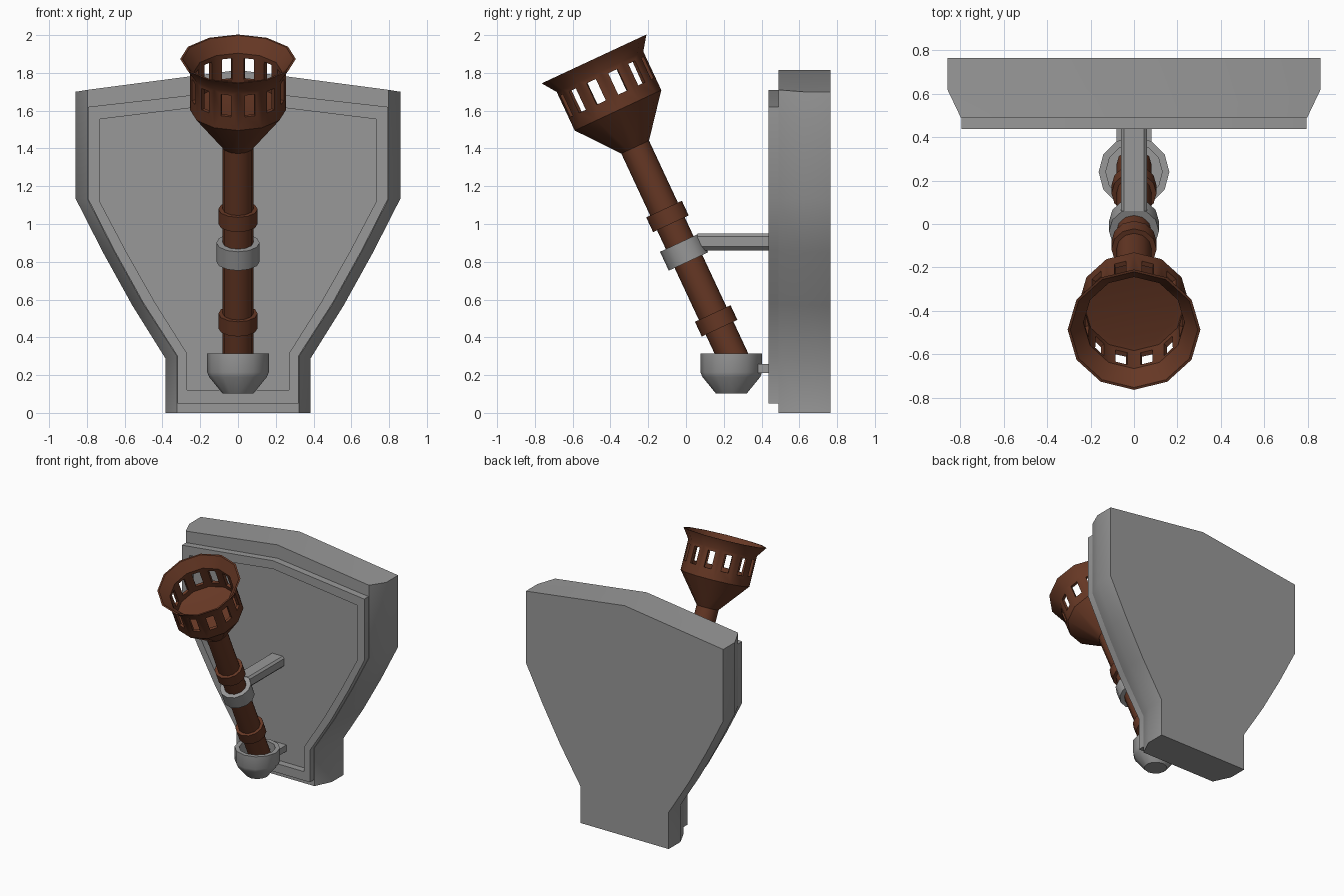
import bpy, bmesh, math
from mathutils import Matrix

if "Cube" in bpy.data.objects:
    bpy.data.objects.remove(bpy.data.objects["Cube"])

TILT = math.radians(25)
BASE = (0, 0.24, 0.315)          # where the torch axis leaves the cup


def material(name, rgb):
    m = bpy.data.materials.new(name)
    m.diffuse_color = (*rgb, 1)
    m.use_nodes = True
    m.node_tree.nodes["Principled BSDF"].inputs["Base Color"].default_value = m.diffuse_color
    return m


brown = material("brown", (0.133, 0.039, 0.018))
grey = material("dark_grey", (0.315, 0.315, 0.315))


def finish(name, bm, mat=grey):
    bmesh.ops.remove_doubles(bm, verts=bm.verts, dist=1e-5)
    bmesh.ops.recalc_face_normals(bm, faces=bm.faces)
    me = bpy.data.meshes.new(name)
    bm.to_mesh(me)
    bm.free()
    ob = bpy.data.objects.new(name, me)
    bpy.context.collection.objects.link(ob)
    me.materials.append(mat)
    return ob


def smooth(ob):
    bpy.ops.object.select_all(action='DESELECT')
    ob.select_set(True)
    bpy.context.view_layer.objects.active = ob
    bpy.ops.object.shade_smooth_by_angle(angle=math.radians(35))


def skin(bm, loops, closed=False):
    """Join equal-length loops of points with quads."""
    rings = [[bm.verts.new(p) for p in loop] for loop in loops]
    pairs = list(zip(rings, rings[1:] + rings[:1]))
    for a, b in pairs if closed else pairs[:-1]:
        for i in range(len(a)):
            j = (i + 1) % len(a)
            bm.faces.new((a[i], a[j], b[j], b[i]))
    return rings


def lathe(name, profile, mat=grey, tilted=True, closed=False, n=12):
    """Revolve (radius, height) points; open profiles get capped ends."""
    bm = bmesh.new()
    loops = [[(r * math.cos(k * math.tau / n), r * math.sin(k * math.tau / n), h)
              for k in range(n)] for r, h in profile]
    rings = skin(bm, loops, closed)
    if not closed:
        bm.faces.new(rings[0])
        bm.faces.new(rings[-1])
    ob = finish(name, bm, mat)
    ob.location = BASE if tilted else (BASE[0], BASE[1], 0)
    ob.rotation_euler.x = TILT if tilted else 0
    return ob


def outline(half, y):
    """Mirror a right-hand (x, z) outline whose last point is the apex."""
    pts = half + [(-x, z) for x, z in reversed(half[:-1])]
    return [(x, y, z) for x, z in pts]


def prism(name, section, y0, y1):
    bm = bmesh.new()
    rings = skin(bm, [[(x, y, z) for x, z in section] for y in (y0, y1)])
    for r in rings:
        bm.faces.new(r)
    return finish(name, bm)


# Shield backplate with chamfered sides
back = [(.385, 0), (.385, .29), (.56, .57), (.715, .85), (.86, 1.135), (.86, 1.70), (0, 1.815)]
front = [(.323, 0), (.323, .30), (.503, .58), (.658, .86), (.798, 1.135), (.798, 1.71), (0, 1.815)]
bm = bmesh.new()
rings = skin(bm, [outline(back, .765), outline(back, .62), outline(front, .49)])
bm.faces.new(rings[0])
bm.faces.new(rings[-1])
smooth(finish("shield_plate", bm))

# Raised border on the shield
outer = [(.32, .05), (.32, .30), (.50, .58), (.655, .86), (.795, 1.135), (.795, 1.62), (0, 1.71)]
inner = [(.27, .12), (.27, .315), (.44, .585), (.59, .85), (.73, 1.115), (.73, 1.555), (0, 1.645)]
bm = bmesh.new()
skin(bm, [outline(outer, .495), outline(outer, .437),
          outline(inner, .437), outline(inner, .495)], closed=True)
smooth(finish("shield_border", bm))

# Support arm and cup bracket
arm = [(.04, .86), (.06, .88), (.06, .935), (.045, .95)]
prism("support_arm", arm + [(-x, z) for x, z in reversed(arm)], .06, .495)
prism("cup_bracket", [(-.08, .21), (.08, .21), (.08, .26), (-.08, .26)], .36, .495)

# Hollow cup holding the torch foot
smooth(lathe("cup", [(.082, .103), (.153, .19), (.163, .215), (.163, .315),
                     (.13, .315), (.13, .20)], tilted=False))

# Shaft, bands and grey collar
smooth(lathe("shaft", [(.081, -.08), (.081, 1.23)], brown))


def band(name, mid, half, radius, mat=grey):
    smooth(lathe(name, [(.07, mid - half), (radius, mid - half),
                        (radius, mid + half), (.07, mid + half)], mat, closed=True))


band("lower_band", .19, .043, .104, brown)
band("upper_band", .80, .043, .104, brown)
band("holder_collar", .592, .055, .115)

# Torch head: cone, slotted basket and flared lip
head = lathe("torch_head", [(.081, 1.205), (.253, 1.42), (.253, 1.645), (.306, 1.72),
                            (.294, 1.72), (.233, 1.645), (.23, 1.455), (.2, 1.45)], brown)

# Slots cut through every facet of the basket
bm = bmesh.new()
for k in range(12):
    m = (Matrix.Rotation(math.radians(15 + 30 * k), 4, 'Z')
         @ Matrix.Translation((.237, 0, 1.557))
         @ Matrix.Diagonal((.09, .056, .125, 1)))
    bmesh.ops.create_cube(bm, size=1, matrix=m)
cutter = finish("slot_cutter", bm, brown)
cutter.location, cutter.rotation_euler = head.location, head.rotation_euler
cutter.hide_render = True
mod = head.modifiers.new("slots", 'BOOLEAN')
mod.object = cutter
mod.operation = 'DIFFERENCE'
mod.solver = 'EXACT'
bpy.context.view_layer.objects.active = head
bpy.ops.object.modifier_apply(modifier="slots")
bpy.data.objects.remove(cutter)
smooth(head)
